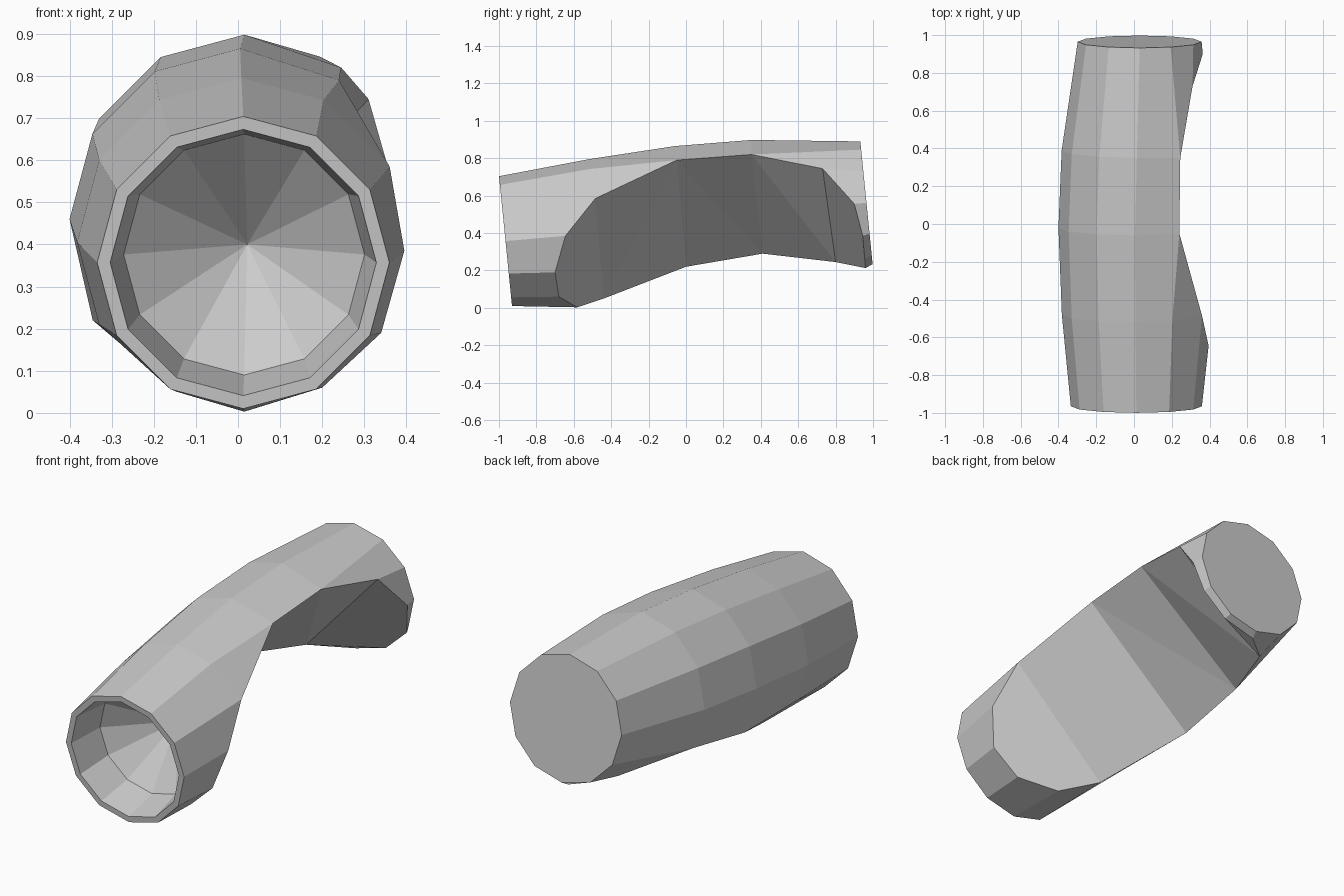
import bpy, bmesh, math

if "Cube" in bpy.data.objects:
    bpy.data.objects.remove(bpy.data.objects["Cube"])

N = 12
bm = bmesh.new()


def ring(cx, cy, cz, r, overrides={}, skip=()):
    """Twelve-sided tilted ring, first vertex on top, going towards +x."""
    out = []
    for k in range(N):
        if k in skip:
            out.append(None)
            continue
        a = 2 * math.pi * k / N
        p = (cx + r * math.sin(a), cy - 0.1 * r * math.cos(a), cz + r * math.cos(a))
        out.append(bm.verts.new(overrides.get(k, p)))
    return out


def band(a, b, ks):
    for k in ks:
        j = (k + 1) % N
        bm.faces.new((a[k], a[j], b[j], b[k]))


# Cross-sections of the curved sleeve; overrides follow the edge of the side cut-out
r0 = ring(0.0125, -0.965, 0.357, 0.347)
r1 = ring(0.008, -0.48, 0.405, 0.39, {
    2: (0.36, -0.485, 0.585), 3: (0.395, -0.645, 0.385), 4: (0.34, -0.70, 0.19),
    5: (0.20, -0.68, 0.06), 6: (0.015, -0.58, 0.003), 7: (-0.145, -0.44, 0.05)})
r2 = ring(0.005, -0.02, 0.46, 0.405, {
    1: (0.24, -0.05, 0.79), 8: (-0.345, 0.0, 0.22)}, range(2, 8))
r3 = ring(0.015, 0.39, 0.50, 0.398, {
    1: (0.245, 0.35, 0.82), 2: (0.31, 0.73, 0.745), 3: (0.364, 0.90, 0.556),
    4: (0.33, 0.945, 0.385), 5: (0.20, 0.955, 0.265), 6: (0.02, 0.96, 0.213),
    7: (-0.16, 0.80, 0.245), 8: (-0.33, 0.41, 0.29)})
r4 = ring(0.03, 0.965, 0.562, 0.328)

# Outer skin
upper = [8, 9, 10, 11, 0]
band(r0, r1, range(N))
band(r1, r2, upper)
band(r2, r3, upper)
band(r3, r4, range(N))
bm.faces.new((r1[1], r1[2], r2[1]))
bm.faces.new((r1[7], r1[8], r2[8]))

# Flat faces of the cut-out
c = bm.faces.new
c(r1[2:8])
c((r2[1], r1[2], r1[7]))
c((r2[1], r1[7], r2[8]))
c((r2[1], r2[8], r3[8]))
c((r2[1], r3[8], r3[1]))
c((r3[1], r3[8], r3[7]))
c((r3[1], r3[7], r3[2]))
c(r3[2:8])

# Closed back end
bm.faces.new(r4)

# Front rim and conical socket
rim = ring(0.0125, -0.965, 0.357, 0.316)
deep = ring(0.0145, -0.77, 0.376, 0.286)
apex = bm.verts.new((0.022, -0.54, 0.40))
band(r0, rim, range(N))
band(rim, deep, range(N))
for k in range(N):
    bm.faces.new((deep[k], deep[(k + 1) % N], apex))

bmesh.ops.recalc_face_normals(bm, faces=bm.faces[:])
mesh = bpy.data.meshes.new("curved_sleeve")
bm.to_mesh(mesh)
bm.free()
obj = bpy.data.objects.new("curved_sleeve", mesh)
bpy.context.collection.objects.link(obj)
